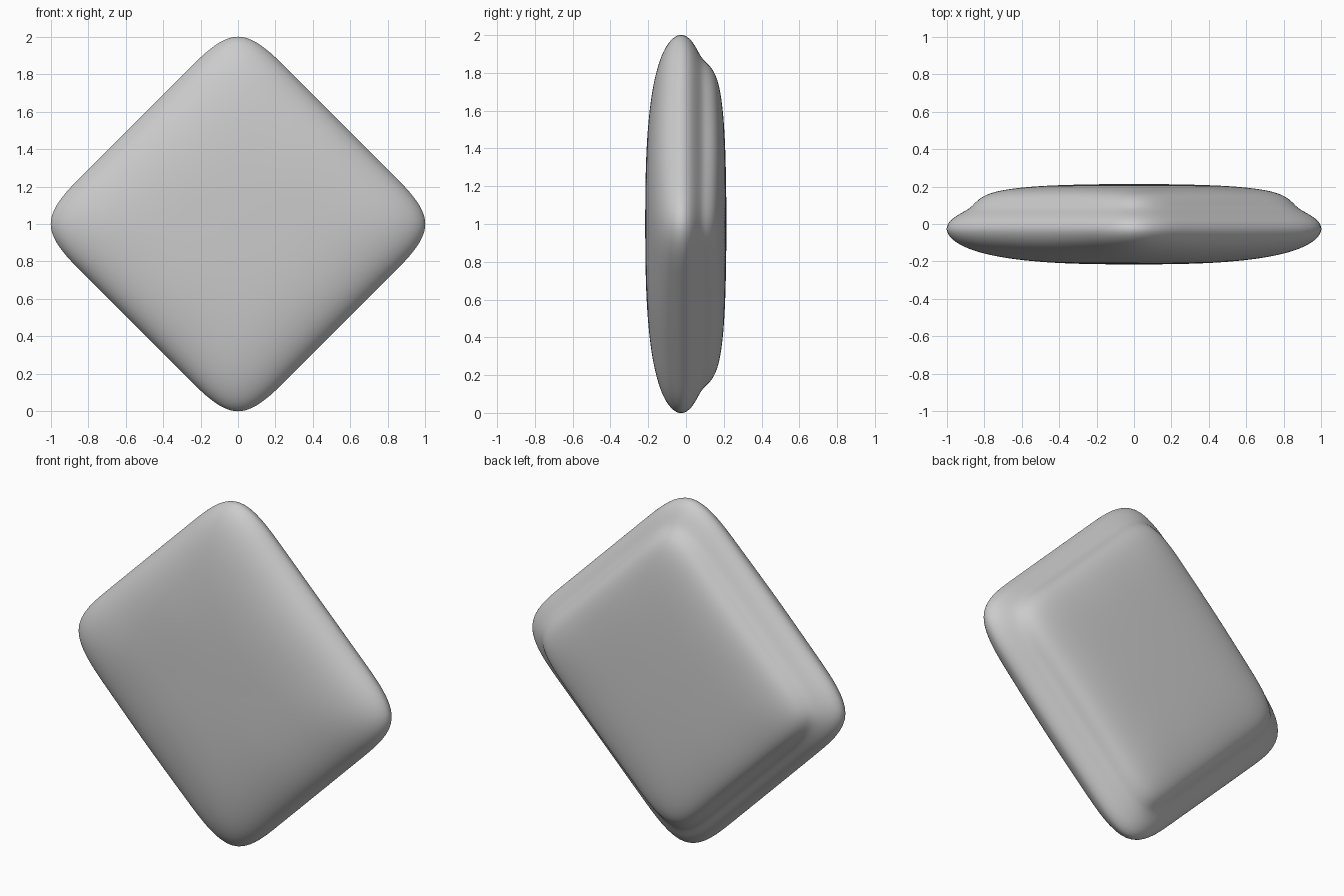
import bpy, bmesh, math

if "Cube" in bpy.data.objects:
    bpy.data.objects.remove(bpy.data.objects["Cube"])

H = 0.771            # half side of the control square
R = math.sqrt(0.5)


def square_ring():
    """16 control points round a square, each with a corner weight."""
    steps = [-1, -0.5, 0, 0.5]
    pts = []
    for q in range(4):
        for s in steps:
            u, v = s, -1
            for _ in range(q):
                u, v = -v, u
            pts.append((u * H, v * H, abs(s) ** 1.3))
    return pts


# profile rows: size at corners, size at mid edges, depth y (front to back)
def soften(k, limit, p=0.65):
    return limit * (k / limit) ** p


front = [(0.06, -0.216), (0.25, -0.214), (0.42, -0.207), (0.58, -0.194), (0.72, -0.174),
         (0.83, -0.149), (0.91, -0.12), (0.965, -0.088), (0.998, -0.052)]
lip = [(1.006, -0.018), (0.985, 0.018), (0.95, 0.044), (0.915, 0.063), (0.885, 0.08), (0.865, 0.097)]
back = [(0.845, 0.118), (0.81, 0.146), (0.75, 0.170), (0.65, 0.189), (0.5, 0.203),
        (0.3, 0.211), (0.06, 0.214)]
rows = [(k, soften(k, 1.005), y) for k, y in front]
rows += [(k, k, y) for k, y in lip]
rows += [(k, soften(k, 0.86), y) for k, y in back]

# cushion body lofted through the rows
bm = bmesh.new()
rings = []
for kc, ke, y in rows:
    ring = []
    for u, v, w in square_ring():
        k = kc * w + ke * (1 - w)
        ring.append(bm.verts.new(((u - v) * R * k, y, 1 + (u + v) * R * k)))
    rings.append(ring)
for a, b in zip(rings, rings[1:]):
    for i in range(16):
        j = (i + 1) % 16
        bm.faces.new((a[i], a[j], b[j], b[i]))
bm.faces.new(rings[0])
bm.faces.new(rings[-1])
bmesh.ops.recalc_face_normals(bm, faces=bm.faces)
for f in bm.faces:
    f.smooth = True

mesh = bpy.data.meshes.new("stepped_cushion")
bm.to_mesh(mesh)
bm.free()
cushion = bpy.data.objects.new("stepped_cushion", mesh)
bpy.context.collection.objects.link(cushion)
sub = cushion.modifiers.new("smooth", "SUBSURF")
sub.levels = sub.render_levels = 3
